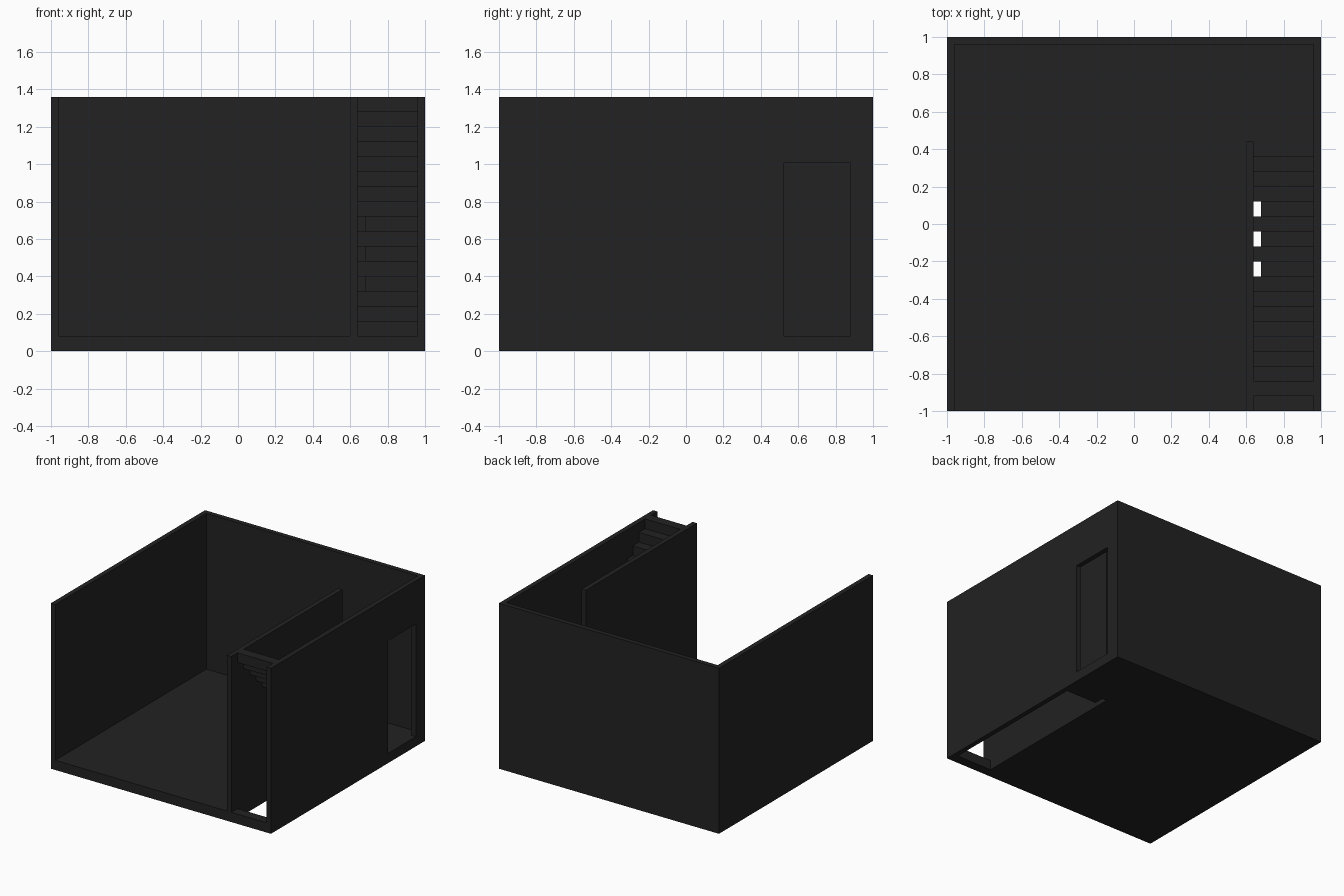
import bpy, bmesh
from mathutils import Matrix, Vector

cube = bpy.data.objects.get("Cube")
if cube:
    bpy.data.objects.remove(cube, do_unlink=True)

charcoal = bpy.data.materials.new("charcoal")
charcoal.use_nodes = True
COLOUR = (0.016, 0.016, 0.016, 1)
charcoal.diffuse_color = COLOUR
charcoal.node_tree.nodes["Principled BSDF"].inputs["Base Color"].default_value = COLOUR

STEP = 0.08            # riser, tread and floor thickness
WALL = 0.04            # wall thickness
TOP = 1.36             # wall height
INNER = 1 - WALL       # inside face of the outer walls
STAIR_X = 0.64         # inside face of the partition
STAIR_BACK = 0.36      # foot of the stairs


def boxes(name, spans):
    """One object made of boxes, each given as x, y and z spans."""
    bm = bmesh.new()
    for span in spans:
        low, high = (Vector(v) for v in zip(*span))
        matrix = Matrix.Translation((low + high) / 2) @ Matrix.Diagonal((*(high - low), 1))
        bmesh.ops.create_cube(bm, size=1, matrix=matrix)
    mesh = bpy.data.meshes.new(name)
    bm.to_mesh(mesh)
    bm.free()
    mesh.materials.append(charcoal)
    obj = bpy.data.objects.new(name, mesh)
    bpy.context.collection.objects.link(obj)
    return obj


def cut(obj, *span):
    """Cut a box-shaped opening and discard the cutter."""
    cutter = boxes("cutter", [span])
    cutter.hide_render = True
    mod = obj.modifiers.new("opening", "BOOLEAN")
    mod.operation = "DIFFERENCE"
    mod.solver = "EXACT"
    mod.object = cutter
    bpy.context.view_layer.objects.active = obj
    bpy.ops.object.modifier_apply(modifier=mod.name)
    bpy.data.objects.remove(cutter, do_unlink=True)


# Floor with the stairwell opening and a small recess under its corner
floor = boxes("floor", [((-1, 1), (-1, 1), (0, STEP))])
cut(floor, (STAIR_X, INNER), (-1 + STEP, STAIR_BACK), (-0.1, 0.2))
cut(floor, (STAIR_X, STAIR_X + WALL), (STAIR_BACK - 0.02, STAIR_BACK + STEP), (-0.1, 0.07))

# Outer walls, open at the front, with a doorway in the left one
boxes("right_wall", [((-1, -INNER), (-1, 1), (STEP, TOP))])
boxes("back_wall", [((-INNER, INNER), (INNER, 1), (STEP, TOP))])
left_wall = boxes("left_wall", [((INNER, 1), (-1, 1), (STEP, TOP))])
cut(left_wall, (0.9, 1.1), (0.52, 0.88), (0, 1.005))

# Partition beside the stairs
boxes("partition", [((STAIR_X - WALL, STAIR_X), (-1, STAIR_BACK + STEP), (STEP, TOP))])

# Floating treads rising to the front, three of them notched at the partition
treads = []
for k in range(1, 17):
    y, z = STAIR_BACK - STEP * k, STEP * k
    notch = WALL if k in (4, 6, 8) else 0
    treads.append(((STAIR_X + notch, INNER), (y, y + STEP), (z, z + STEP)))
boxes("stairs", treads)
